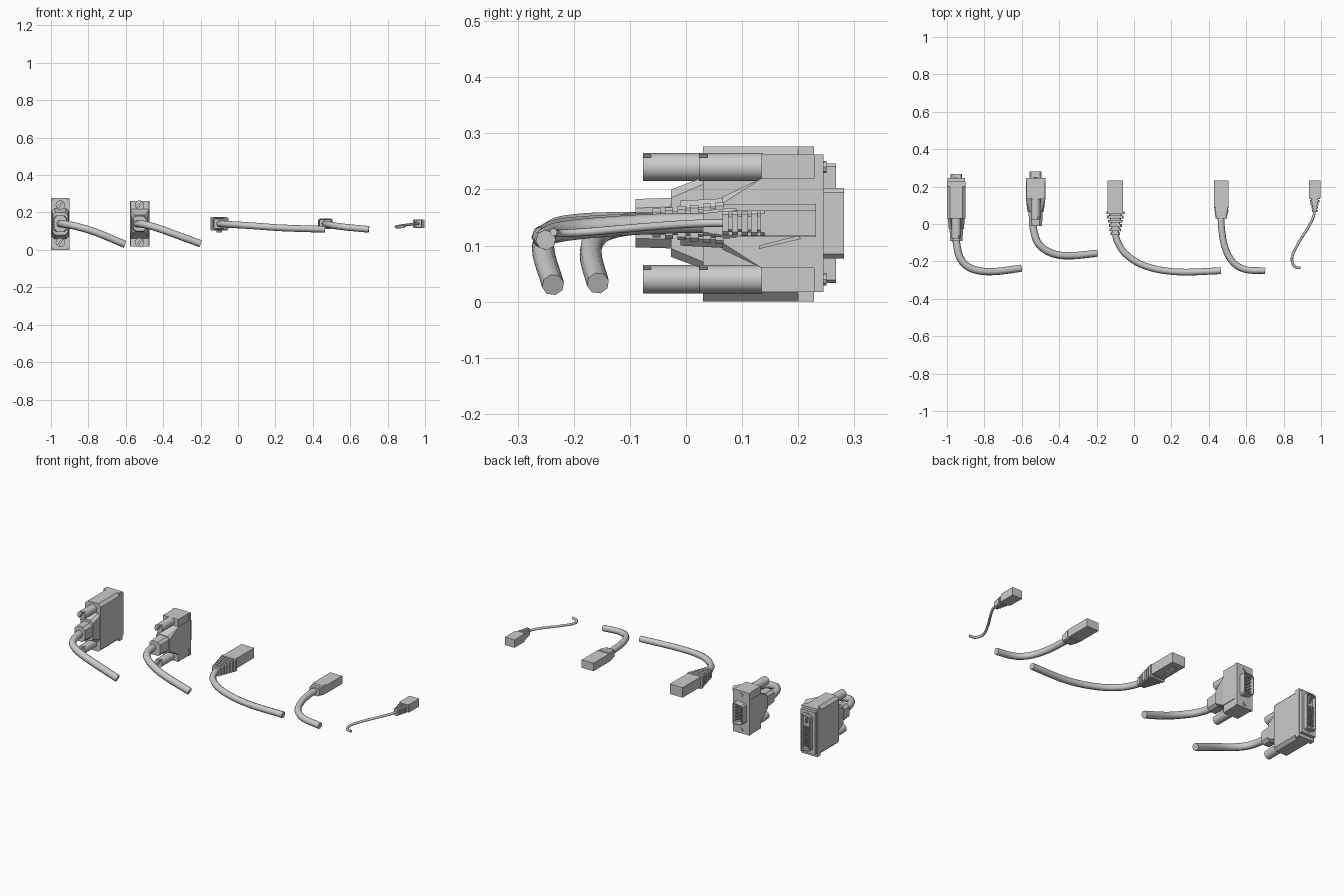
import bpy, bmesh, math
from mathutils import Matrix, Vector

if "Cube" in bpy.data.objects:
    bpy.data.objects.remove(bpy.data.objects["Cube"])

CZ = 0.14  # common centre height of the plugs


def finish(bm, name):
    bmesh.ops.remove_doubles(bm, verts=bm.verts, dist=1e-5)
    bmesh.ops.recalc_face_normals(bm, faces=bm.faces)
    me = bpy.data.meshes.new(name)
    bm.to_mesh(me)
    bm.free()
    ob = bpy.data.objects.new(name, me)
    bpy.context.collection.objects.link(ob)
    return ob


def loft(name, cx, cz, stations, skew=0.0):
    """Skin chamfered rectangles (y, half x, half z, chamfer) along y."""
    bm = bmesh.new()
    rings = []
    for y, hx, hz, c in stations:
        pts = [(hx, hz - c), (hx - c, hz), (c - hx, hz), (-hx, hz - c),
               (-hx, c - hz), (c - hx, -hz), (hx - c, -hz), (hx, c - hz)]
        rings.append([bm.verts.new((cx + x, y, cz + z * (1 + skew * x / hx))) for x, z in pts])
    for a, b in zip(rings, rings[1:]):
        for i in range(8):
            j = (i + 1) % 8
            bm.faces.new((a[i], a[j], b[j], b[i]))
    bm.faces.new(rings[0])
    bm.faces.new(rings[-1])
    return finish(bm, name)


def boot(name, cx, cz, y0, y1, n, start, end):
    """Ribbed strain relief, tapering from y0 to y1."""
    st = []
    step = (y1 - y0) / n
    for i in range(n):
        t = i / max(1, n - 1)
        hx = start[0] + (end[0] - start[0]) * t
        hz = start[1] + (end[1] - start[1]) * t
        y = y0 + i * step
        for f, k in ((0, 0.75), (0.35, 0.75), (0.35, 1), (1, 1)):
            st.append((y + f * step, hx * k, hz * k, 0.006 * k))
    return loft(name, cx, cz, st)


def rod(name, x, z, y0, y1, r, seg=12):
    bm = bmesh.new()
    m = Matrix.Translation((x, (y0 + y1) / 2, z)) @ Matrix.Rotation(math.pi / 2, 4, 'X')
    bmesh.ops.create_cone(bm, cap_ends=True, segments=seg, radius1=r, radius2=r,
                          depth=abs(y1 - y0), matrix=m)
    ob = finish(bm, name)
    for p in ob.data.polygons:
        p.use_smooth = len(p.vertices) == 4 and seg > 8
    return ob


def thumb_screw(name, x, z, y0, y1):
    """Knob with a diagonal driver slot across its front end."""
    knob = rod(name, x, z, y0, y1, 0.025)
    bm = bmesh.new()
    m = (Matrix.Translation((x, y0, z)) @ Matrix.Rotation(math.radians(35), 4, 'Y')
         @ Matrix.Diagonal((0.008, 0.03, 0.07, 1)))
    bmesh.ops.create_cube(bm, size=1, matrix=m)
    cut = finish(bm, name + "_slot_cutter")
    cut.hide_render = True
    cut.hide_viewport = True
    mod = knob.modifiers.new("slot", 'BOOLEAN')
    mod.operation = 'DIFFERENCE'
    mod.object = cut
    # thinner neck and tip passing through the connector
    rod(name + "_tip", x, z, y1, 0.25, 0.011, 8)


def pins(name, cx, rows, y0, y1):
    """Grid of contact pins, given as lists of heights per column."""
    bm = bmesh.new()
    for dx, zs in rows:
        for z in zs:
            m = (Matrix.Translation((cx + dx, (y0 + y1) / 2, CZ + z))
                 @ Matrix.Diagonal((0.006, y1 - y0, 0.006, 1)))
            bmesh.ops.create_cube(bm, size=1, matrix=m)
    # cubes stay separate islands
    return finish(bm, name)


def cable(name, pts, r):
    cu = bpy.data.curves.new(name, 'CURVE')
    cu.dimensions = '3D'
    cu.bevel_depth = r
    cu.bevel_resolution = 2
    cu.resolution_u = 5
    cu.use_fill_caps = True
    sp = cu.splines.new('BEZIER')
    sp.bezier_points.add(len(pts) - 1)
    for i, (bp, p) in enumerate(zip(sp.bezier_points, pts)):
        a = Vector(pts[max(0, i - 1)])
        b = Vector(pts[min(len(pts) - 1, i + 1)])
        p = Vector(p)
        d = (b - a).normalized()
        bp.handle_left_type = bp.handle_right_type = 'FREE'
        bp.co = p
        bp.handle_left = p - d * (p - a).length * 0.35
        bp.handle_right = p + d * (b - p).length * 0.35
    ob = bpy.data.objects.new(name, cu)
    bpy.context.collection.objects.link(ob)


# Large display connector: housing, hood, metal plate, shell, pins, screws
X = -0.95
loft("wide_connector_housing", X, 0.1385,
     [(0.03, 0.05, 0.1385, 0.016), (0.2, 0.05, 0.1385, 0.016),
      (0.2, 0.05, 0.1385, 0), (0.228, 0.05, 0.1385, 0)])
loft("wide_connector_hood", X, CZ,
     [(0.04, 0.046, 0.085, 0.012), (-0.027, 0.04, 0.06, 0.015), (-0.027, 0.036, 0.045, 0.016),
      (-0.09, 0.033, 0.043, 0.016)])
loft("wide_connector_plate", X, CZ, [(0.228, 0.046, 0.1225, 0), (0.245, 0.046, 0.1225, 0)])
loft("wide_connector_shell", X, CZ,
     [(0.24, 0.03, 0.103, 0.006), (0.267, 0.03, 0.103, 0.006),
      (0.267, 0.025, 0.098, 0.004), (0.246, 0.025, 0.098, 0.004)], 0.04)
pins("wide_connector_pins", X,
     [(dx, [-0.075 + 0.015 * i for i in range(8)]) for dx in (-0.014, 0, 0.014)]
     + [(0, [0.06, 0.07, 0.08])], 0.245, 0.264)
for s, z in (("upper", 0.24), ("lower", 0.04)):
    thumb_screw("wide_connector_%s_screw" % s, X, z, -0.077, 0.031)

# Smaller display connector with sloping hood
X = -0.526
loft("small_connector_wings", X, CZ, [(0.135, 0.048, 0.1225, 0), (0.228, 0.048, 0.1225, 0)])
loft("small_connector_hood", X, CZ,
     [(0.228, 0.052, 0.08, 0), (0.135, 0.052, 0.08, 0), (0.065, 0.043, 0.047, 0.012),
      (0.065, 0.038, 0.044, 0.014), (-0.01, 0.034, 0.04, 0.014)])
loft("small_connector_plate", X, CZ, [(0.228, 0.052, 0.1225, 0), (0.245, 0.052, 0.1225, 0)])
loft("small_connector_shell", X, CZ,
     [(0.24, 0.032, 0.059, 0.008), (0.282, 0.032, 0.059, 0.008),
      (0.282, 0.028, 0.055, 0.006), (0.246, 0.028, 0.055, 0.006)], 0.08)
pins("small_connector_pins", X,
     [(dx, [-0.036 + 0.018 * i + off for i in range(5)])
      for dx, off in ((-0.015, 0), (0, 0.005), (0.015, 0))], 0.245, 0.275)
for s, z in (("upper", 0.24), ("lower", 0.04)):
    thumb_screw("small_connector_%s_screw" % s, X, z, 0.023, 0.136)

# Network plug: clear plug, ribbed boot, sloping latch underneath
X = -0.1
loft("network_plug", X, 0.145, [(0.232, 0.041, 0.029, 0), (0.06, 0.041, 0.029, 0)])
boot("network_boot", X, CZ, 0.075, -0.06, 6, (0.048, 0.037), (0.026, 0.026))
bm = bmesh.new()
sec = [[bm.verts.new((X + sx * 0.014, y, z)) for y, z in
        ((0.2, 0.118), (0.13, 0.1), (0.13, 0.094), (0.205, 0.112))] for sx in (-1, 1)]
for i in range(4):
    j = (i + 1) % 4
    bm.faces.new((sec[0][i], sec[0][j], sec[1][j], sec[1][i]))
bm.faces.new(sec[0])
bm.faces.new(sec[1])
finish(bm, "network_latch")

# Flat rectangular plug with short grip
X = 0.467
loft("flat_plug", X, CZ, [(0.232, 0.038, 0.023, 0), (0.085, 0.038, 0.023, 0)])
loft("flat_plug_grip", X, CZ, [(0.09, 0.036, 0.026, 0.004), (0.07, 0.036, 0.026, 0.004),
                               (0.03, 0.029, 0.021, 0.004)])
boot("flat_plug_relief", X, CZ, 0.085, 0.03, 3, (0.037, 0.027), (0.031, 0.023))

# Small telephone style plug
X = 0.966
loft("small_plug", X, CZ, [(0.232, 0.031, 0.023, 0), (0.14, 0.031, 0.023, 0)])
boot("small_plug_boot", X, CZ, 0.15, 0.065, 5, (0.029, 0.023), (0.014, 0.021))

# Cables
cable("wide_connector_cable", [(-0.95, -0.05, 0.14), (-0.948, -0.11, 0.14), (-0.925, -0.19, 0.137),
      (-0.87, -0.238, 0.127), (-0.77, -0.255, 0.098), (-0.605, -0.237, 0.03)], 0.02)
cable("small_connector_cable", [(-0.54, 0.03, 0.14), (-0.535, -0.04, 0.14), (-0.507, -0.11, 0.137),
      (-0.44, -0.156, 0.12), (-0.35, -0.17, 0.088), (-0.2, -0.157, 0.033)], 0.02)
cable("network_cable", [(-0.1, -0.03, 0.14), (-0.092, -0.085, 0.139), (-0.045, -0.16, 0.136),
      (0.06, -0.225, 0.13), (0.23, -0.256, 0.118), (0.465, -0.25, 0.11)], 0.018)
cable("flat_plug_cable", [(0.465, 0.06, 0.14), (0.468, -0.02, 0.14), (0.485, -0.12, 0.135),
      (0.525, -0.2, 0.128), (0.59, -0.242, 0.12), (0.7, -0.25, 0.11)], 0.018)
cable("small_plug_cable", [(0.966, 0.09, 0.14), (0.96, 0.04, 0.14), (0.93, -0.02, 0.137),
      (0.875, -0.11, 0.13), (0.845, -0.18, 0.124), (0.857, -0.225, 0.122), (0.89, -0.236, 0.124)], 0.007)
